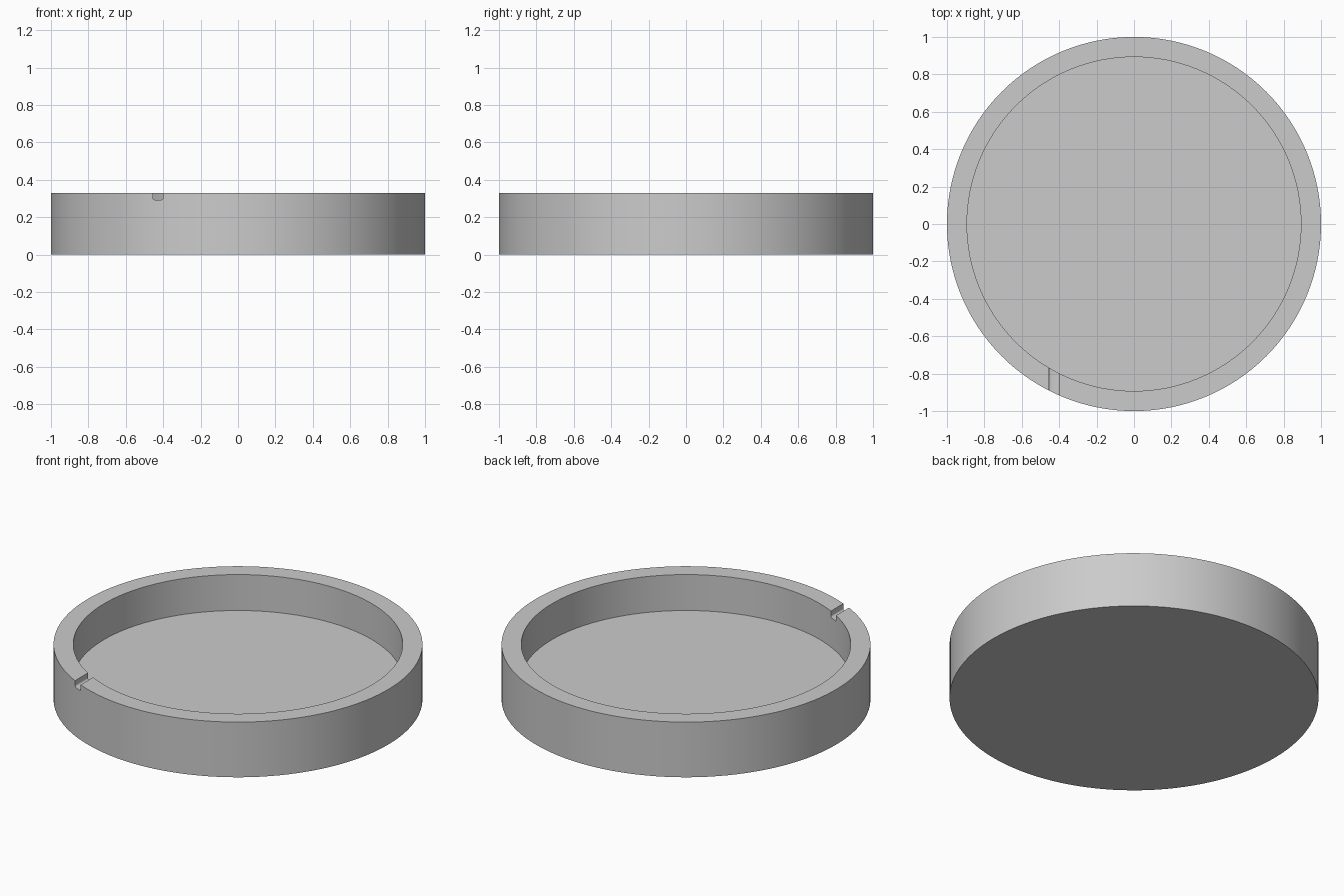
import bpy
import bmesh
from math import radians
from mathutils import Matrix, Vector

cube = bpy.data.objects.get("Cube")
if cube:
    bpy.data.objects.remove(cube, do_unlink=True)

HEIGHT, FLOOR = 0.33, 0.115
OUTER, INNER = 1.0, 0.893
SIDES = 128

grey = bpy.data.materials.new("plain grey")
grey.use_nodes = True
colour = (0.6, 0.6, 0.6, 1)
grey.diffuse_color = colour
grey.node_tree.nodes["Principled BSDF"].inputs["Base Color"].default_value = colour


def make_object(name, bm):
    bmesh.ops.recalc_face_normals(bm, faces=bm.faces)
    mesh = bpy.data.meshes.new(name)
    bm.to_mesh(mesh)
    bm.free()
    mesh.materials.append(grey)
    obj = bpy.data.objects.new(name, mesh)
    bpy.context.collection.objects.link(obj)
    return obj


# Round dish: a disc whose top is inset to a rim and sunk to the floor
bm = bmesh.new()
bmesh.ops.create_cone(bm, cap_ends=True, segments=SIDES, radius1=OUTER, radius2=OUTER,
                      depth=HEIGHT, matrix=Matrix.Translation((0, 0, HEIGHT / 2)))
bm.faces.ensure_lookup_table()
top = max(bm.faces, key=lambda f: f.calc_center_median().z)
bmesh.ops.inset_region(bm, faces=[top], thickness=OUTER - INNER, use_even_offset=True)
sunk = bmesh.ops.extrude_face_region(bm, geom=[top])["geom"]
bmesh.ops.translate(bm, vec=(0, 0, FLOOR - HEIGHT),
                    verts=[v for v in sunk if isinstance(v, bmesh.types.BMVert)])
if top.is_valid:
    bmesh.ops.delete(bm, geom=[top], context='FACES_ONLY')
dish = make_object("round_dish", bm)

# Notch cutter: a bar with rounded lower long edges
low, high = Vector((-0.455, -1.1, 0.293)), Vector((-0.4, -0.6, 0.45))
bm = bmesh.new()
bmesh.ops.create_cube(bm, size=1, matrix=Matrix.Translation((low + high) / 2)
                      @ Matrix.Diagonal((*(high - low), 1)))
lower_edges = [e for e in bm.edges
               if all(v.co.z < HEIGHT for v in e.verts)
               and abs(e.verts[0].co.y - e.verts[1].co.y) > 0.1]
bmesh.ops.bevel(bm, geom=lower_edges, offset=0.01, segments=4, profile=0.5, affect='EDGES')
cutter = make_object("notch_cutter", bm)
cutter.hide_render = True

# Cut the notch through the rim
cut = dish.modifiers.new("notch", 'BOOLEAN')
cut.operation = 'DIFFERENCE'
cut.solver = 'EXACT'
cut.object = cutter
bpy.ops.object.select_all(action='DESELECT')
dish.select_set(True)
bpy.context.view_layer.objects.active = dish
bpy.ops.object.modifier_apply(modifier=cut.name)
bpy.data.objects.remove(cutter, do_unlink=True)
bpy.ops.object.shade_smooth_by_angle(angle=radians(30))
